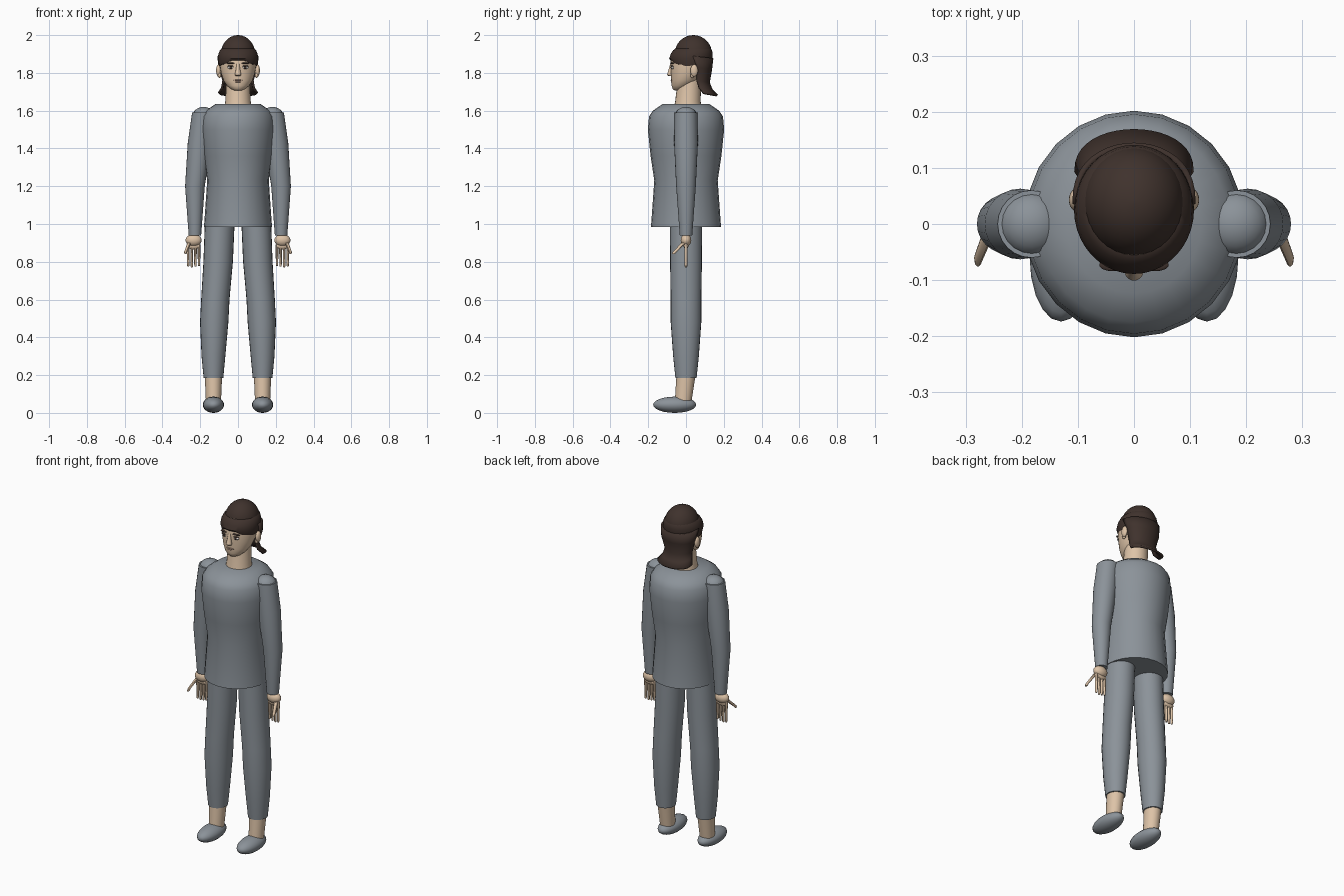
import bpy, bmesh
from math import sin, cos, pi, radians

cube = bpy.data.objects.get("Cube")
if cube:
    bpy.data.objects.remove(cube, do_unlink=True)


def material(name, *rgb):
    mat = bpy.data.materials.new(name)
    mat.use_nodes = True
    mat.diffuse_color = (*rgb, 1)
    shader = next(node for node in mat.node_tree.nodes if node.type == 'BSDF_PRINCIPLED')
    shader.inputs["Base Color"].default_value = (*rgb, 1)
    return mat


GREY = material("grey cloth", .26, .29, .32)
SKIN = material("skin", .73, .55, .39)
HAIR = material("dark brown hair", .05, .032, .026)
WHITE = material("eye white", .75, .73, .7)
LIP = material("lip", .5, .33, .25)


def finish(name, bm, mat):
    bmesh.ops.recalc_face_normals(bm, faces=bm.faces[:])
    mesh = bpy.data.meshes.new(name)
    bm.to_mesh(mesh)
    bm.free()
    mesh.materials.append(mat)
    mesh.shade_smooth()
    mesh.set_sharp_from_angle(angle=radians(40))
    part = bpy.data.objects.new(name, mesh)
    bpy.context.scene.collection.objects.link(part)
    return part


def bridge(bm, rows, closed):
    count = len(rows[0])
    for low, high in zip(rows, rows[1:]):
        for i in range(count if closed else count - 1):
            j = (i + 1) % count
            bm.faces.new((low[i], low[j], high[j], high[i]))


def loft(name, rings, mat, sides=24, edge=None):
    """Capped stack of ellipses (x, y, z, width, depth); edge lifts the lowest ring."""
    bm = bmesh.new()
    angles = [2 * pi * i / sides for i in range(sides)]
    rows = [[bm.verts.new((x + width * cos(a), y + depth * sin(a), z)) for a in angles]
            for x, y, z, width, depth in rings]
    if edge:
        for vert, a in zip(rows[0], angles):
            vert.co.z += edge(a)
    bridge(bm, rows, True)
    bm.faces.new(rows[0])
    bm.faces.new(rows[-1])
    return finish(name, bm, mat)


def limb(name, joints, mat, depth=1, side=1, sides=24):
    """Loft through joints (x, y, z, radius), all with one depth to width ratio."""
    rings = [(side * x, y, z, radius, radius * depth) for x, y, z, radius in joints]
    return loft(name, rings, mat, sides)


def ball(name, centre, radii, mat, side=1):
    bm = bmesh.new()
    bmesh.ops.create_uvsphere(bm, u_segments=20, v_segments=12, radius=1)
    for vert in bm.verts:
        vert.co = [middle + radius * c for middle, radius, c in zip(centre, radii, vert.co)]
        vert.co.x *= side
    return finish(name, bm, mat)


# Tunic
limb("torso", [(0, 0, .985, .18), (0, 0, 1.23, .163), (0, 0, 1.36, .182), (0, 0, 1.5, .196),
               (0, 0, 1.57, .19), (0, 0, 1.6, .17), (0, 0, 1.635, .12)], GREY, depth=1.03)

# Limbs and paired features, once for each side
foot_x, hand_x, eye_x, eye_z = .13, .235, .038, 1.828
for side, word in ((1, "left_"), (-1, "right_")):
    limb(word + "trouser_leg",
         [(foot_x, 0, .185, .052), (foot_x, 0, .3, .063), (.126, 0, .48, .075),
          (.12, 0, .6, .075), (.105, 0, .8, .078), (.095, 0, 1.05, .079)],
         GREY, depth=1.08, side=side)
    limb(word + "ankle", [(foot_x, -.015, .06, .04), (foot_x, 0, .2, .046)],
         SKIN, depth=1.1, side=side)
    ball(word + "shoe", (foot_x, -.06, .043), (.056, .114, .043), GREY, side)

    limb(word + "sleeve",
         [(.228, 0, .94, .033), (.228, 0, 1.2, .052), (.203, 0, 1.43, .063), (.183, 0, 1.59, .06)],
         GREY, side=side)
    ball(word + "shoulder", (.182, 0, 1.573), (.058, .057, .047), GREY, side)

    ball(word + "wrist", (hand_x, 0, .914), (.043, .028, .032), SKIN, side)
    ball(word + "palm", (hand_x, 0, .886), (.037, .013, .02), SKIN, side)
    for i, finger in enumerate(("index", "middle", "ring", "little")):
        x = hand_x + .019 * (1.5 - i)
        tip = .77 + .004 * abs(i - 1)
        limb(word + finger + "_finger",
             [(x, 0, tip, .004), (x, 0, tip + .006, .006), (x, 0, .89, .008)],
             SKIN, depth=1.2, side=side, sides=10)
    limb(word + "thumb",
         [(.278, -.068, .84, .006), (.277, -.06, .852, .008), (.258, -.012, .9, .01)],
         SKIN, depth=1.3, side=side, sides=10)

    # Ears, eyes and brows
    ball(word + "ear", (.103, .043, 1.812), (.013, .02, .032), SKIN, side)
    ball(word + "earlobe", (.098, .034, 1.787), (.009, .011, .014), SKIN, side)
    ball(word + "eye", (eye_x, -.07, eye_z), (.017, .009, .008), WHITE, side)
    ball(word + "iris", (eye_x, -.077, eye_z), (.007, .004, .007), HAIR, side)
    ball(word + "eyelid", (eye_x, -.073, eye_z + .008), (.019, .008, .003), HAIR, side)
    ball(word + "brow", (eye_x, -.073, eye_z + .023), (.024, .011, .004), HAIR, side)

# Neck and head
limb("neck", [(0, .01, 1.61, .075), (0, .01, 1.65, .067), (0, .02, 1.78, .062)], SKIN)
loft("head", [(0, -.04, 1.708, .022, .022), (0, -.034, 1.714, .036, .036),
              (0, -.021, 1.732, .058, .055), (0, -.004, 1.76, .077, .074),
              (0, .01, 1.8, .09, .09), (0, .018, 1.84, .096, .1),
              (0, .022, 1.88, .096, .102), (0, .03, 1.93, .08, .085)], SKIN, 32)
limb("nose", [(0, -.08, 1.783, .012), (0, -.084, 1.79, .017), (0, -.08, 1.825, .01),
              (0, -.074, 1.85, .009)], SKIN, sides=14)
ball("upper_lip", (0, -.073, 1.761), (.025, .009, .004), LIP)
ball("lower_lip", (0, -.071, 1.753), (.02, .009, .005), LIP)


# Scalloped fringe, raised over the forehead
def fringe(a):
    return .03 * max(0, -sin(a)) ** 3 + .003 * sin(9 * a)


limb("hair_band", [(0, .024, 1.838, .1), (0, .026, 1.875, .107), (0, .029, 1.9, .104),
                   (0, .034, 1.918, .097), (0, .038, 1.93, .085)], HAIR, depth=1.07, sides=40)
bpy.data.objects.remove(bpy.data.objects["hair_band"], do_unlink=True)
loft("hair_band", [(0, .025, 1.838, .1, .106), (0, .026, 1.875, .107, .115),
                   (0, .03, 1.9, .104, .111), (0, .035, 1.92, .096, .103),
                   (0, .038, 1.93, .085, .092)], HAIR, 40, fringe)

# Round crown
tilts = [radians(angle) for angle in range(0, 90, 11)]
loft("hair_crown", [(0, .039, 1.9 + .1 * sin(t), .091 * cos(t), .099 * cos(t)) for t in tilts],
     HAIR, 32)

# Curtain of hair, pinched at the nape and flared at the tips
bm = bmesh.new()
rows = []
for z, width, front, back in ((1.89, .104, .035, .139), (1.83, .097, .058, .132),
                              (1.76, .077, .055, .12), (1.72, .084, .068, .136),
                              (1.692, .102, .092, .165)):
    row = []
    for i in range(21):
        t = pi * (i / 20 - .5)
        curve = max(0, cos(t)) ** .8
        row.append(bm.verts.new((width * sin(t), front + (back - front) * curve,
                                 z - .012 * curve)))
    rows.append(row)
bridge(bm, rows, False)
curtain = finish("hair_back", bm, HAIR)
solid = curtain.modifiers.new("thickness", 'SOLIDIFY')
solid.thickness = .012
solid.offset = 0
